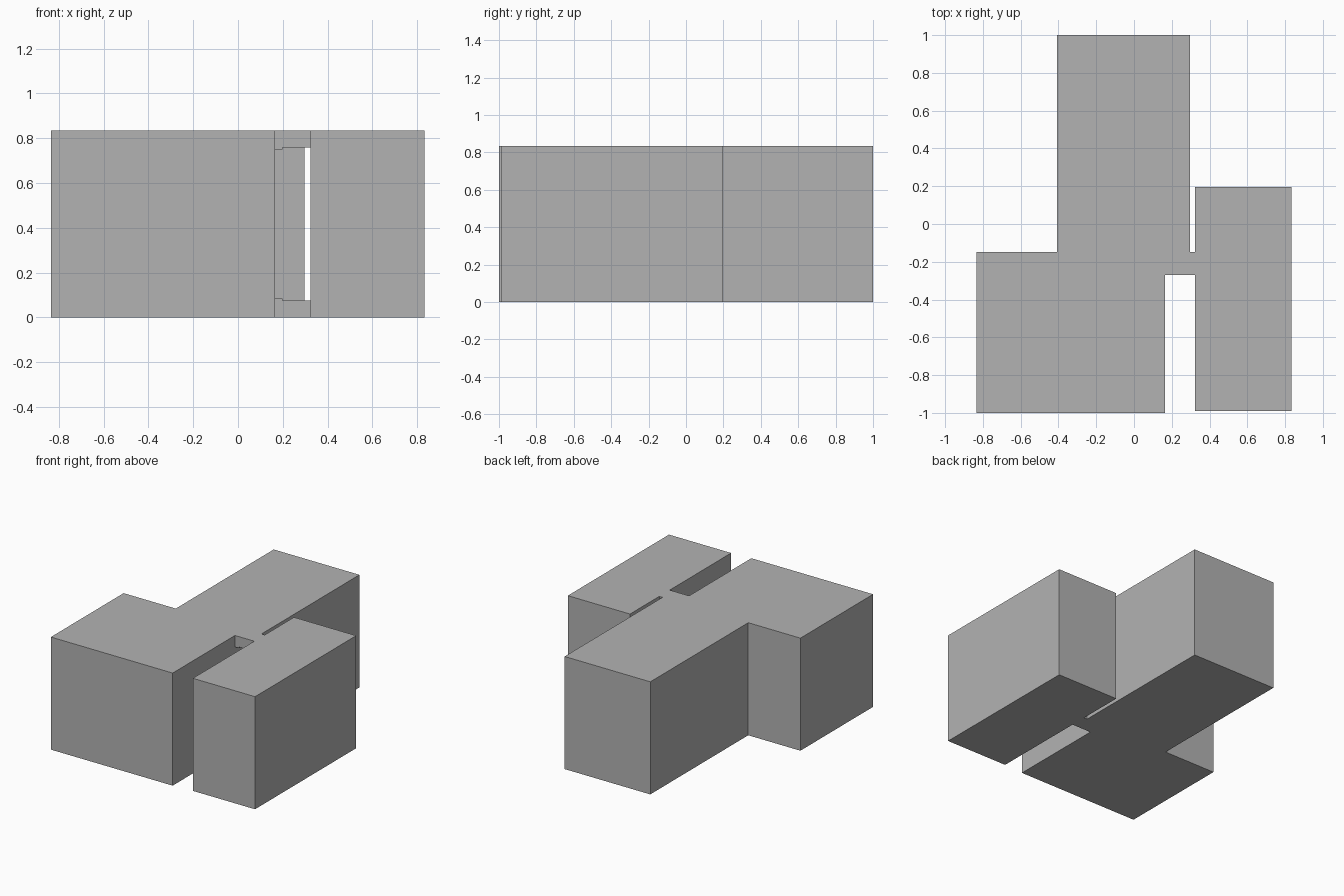
import bpy
import bmesh
from mathutils import Vector

cube = bpy.data.objects.get("Cube")
if cube:
    bpy.data.objects.remove(cube, do_unlink=True)

HEIGHT = 0.835
LINK_FRONT, LINK_BACK = -0.27, -0.148
INNER, OUTER = 0.164, 0.323      # sides of the gap between the blocks

grey = bpy.data.materials.new("plain grey")
grey.use_nodes = True
colour = (0.45, 0.45, 0.45, 1)
grey.diffuse_color = colour
grey.node_tree.nodes["Principled BSDF"].inputs["Base Color"].default_value = colour


def prism(name, outline, direction):
    """Extrude a closed outline along a direction into a solid."""
    bm = bmesh.new()
    face = bm.faces.new([bm.verts.new(p) for p in outline])
    grown = bmesh.ops.extrude_face_region(bm, geom=[face], use_keep_orig=True)
    moved = [g for g in grown["geom"] if isinstance(g, bmesh.types.BMVert)]
    bmesh.ops.translate(bm, verts=moved, vec=Vector(direction))
    bmesh.ops.recalc_face_normals(bm, faces=bm.faces)
    mesh = bpy.data.meshes.new(name)
    bm.to_mesh(mesh)
    bm.free()
    mesh.materials.append(grey)
    obj = bpy.data.objects.new(name, mesh)
    bpy.context.collection.objects.link(obj)
    return obj


def plan(name, points):
    """Full-height block from a floor outline."""
    return prism(name, [(x, y, 0) for x, y in points], (0, 0, HEIGHT))


# Main block: wide front wing with a long wing behind it
plan("main_block", [(-0.835, -1), (INNER, -1), (INNER, LINK_BACK),
                    (0.296, LINK_BACK), (0.296, 1), (-0.407, 1),
                    (-0.407, LINK_BACK), (-0.835, LINK_BACK)])

# Separate narrow block on the left side
plan("side_block", [(OUTER, -0.99), (0.833, -0.99), (0.833, 0.195), (OUTER, 0.195)])

# Floor and roof slabs of the open passage, each with a small step
for name, edge, slab, step in (("passage_floor", 0, 0.076, 0.085),
                               ("passage_roof", HEIGHT, 0.759, 0.75)):
    profile = [(INNER, edge), (OUTER, edge), (OUTER, slab),
               (0.199, slab), (0.199, step), (INNER, step)]
    prism(name, [(x, LINK_FRONT, z) for x, z in profile],
          (0, LINK_BACK - LINK_FRONT, 0))
